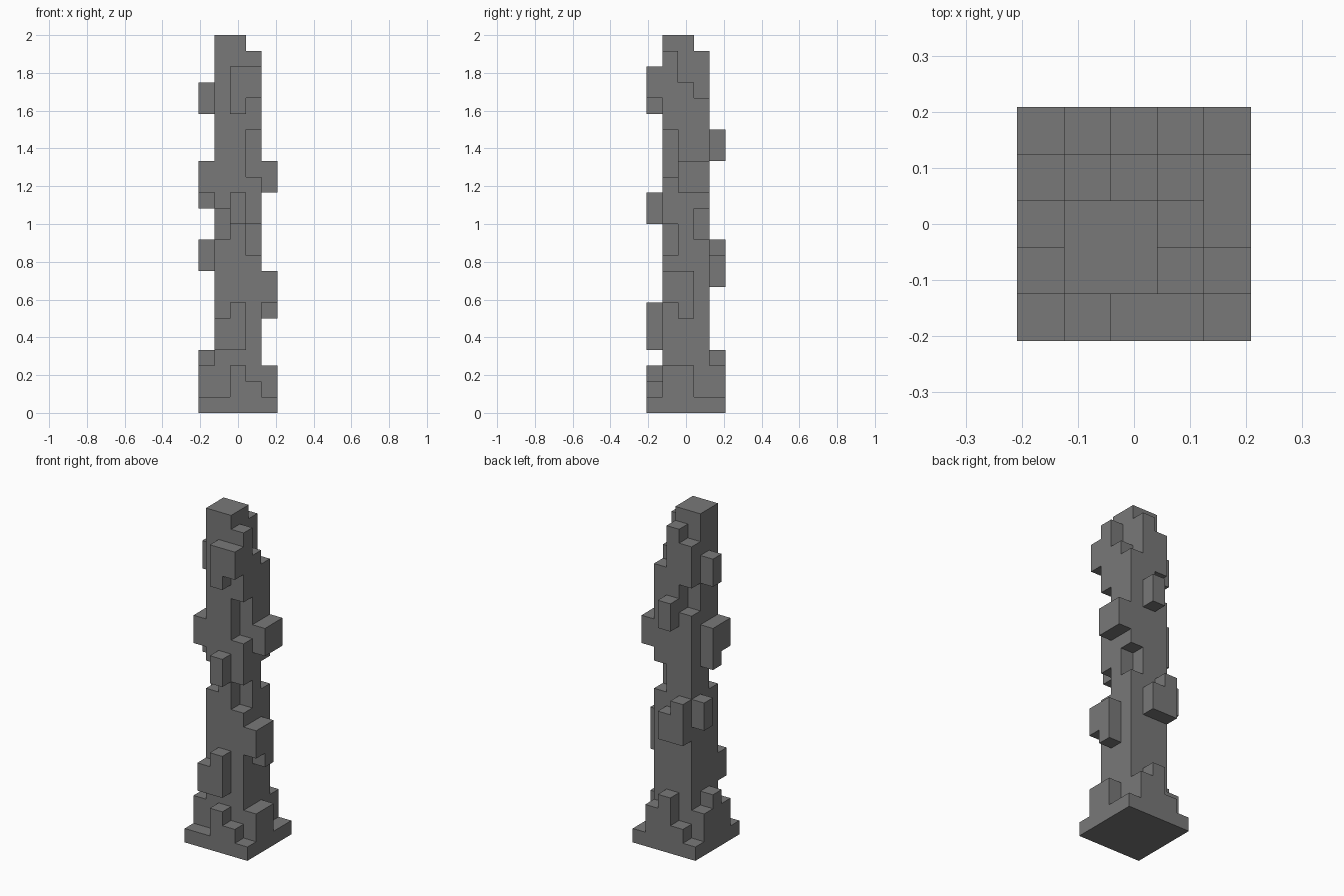
import bpy
import bmesh
from mathutils import Vector

cube = bpy.data.objects.get("Cube")
if cube:
    bpy.data.objects.remove(cube, do_unlink=True)

UNIT = 2 / 24          # size of one block
cells = set()


def block(x, y, bottom, top):
    """Range of cells in one column, bottom up to top."""
    return {(x, y, z) for z in range(bottom, top)}


# Square plinth
for x in range(5):
    for y in range(5):
        cells |= block(x, y, 0, 1)

# Main shaft with a stepped, broken top
shaft_tops = [[24, 24, 22], [24, 24, 23], [23, 21, 20]]
for x, row in enumerate(shaft_tops, 1):
    for y, top in enumerate(row, 1):
        cells |= block(x, y, 0, top)

# Buttresses around the foot, then blocks that jut out of the shaft
foot = [
    (2, 0, 3), (3, 0, 2),               # front
    (4, 1, 3), (4, 2, 3),               # +x side
    (3, 4, 3), (2, 4, 4), (1, 4, 2),    # back
    (0, 1, 3), (0, 2, 4), (0, 3, 3),    # -x side
]
for x, y, top in foot:
    cells |= block(x, y, 0, top)

juts = [
    (1, 0, 4, 6), (2, 0, 4, 7), (2, 0, 12, 14),
    (2, 0, 19, 22), (3, 0, 20, 22),                     # front
    (4, 1, 7, 9), (4, 2, 6, 9),
    (4, 2, 14, 16), (4, 3, 14, 16),                     # +x side
    (2, 4, 8, 10), (1, 4, 8, 11), (2, 4, 16, 18),       # back
    (0, 3, 9, 11), (0, 2, 13, 16), (0, 1, 14, 16),
    (0, 2, 19, 21),                                     # -x side
]
for jut in juts:
    cells |= block(*jut)

# Notches knocked out of the shaft corners
for notch in [(1, 1, 11, 13), (3, 1, 10, 12), (3, 1, 15, 18),
              (3, 3, 11, 13), (1, 3, 17, 19)]:
    cells -= block(*notch)

# Outer skin of the stacked blocks
bm = bmesh.new()
verts = {}


def corner(p):
    key = tuple(round(c) for c in p)
    if key not in verts:
        x, y, z = key
        verts[key] = bm.verts.new(((x - 2.5) * UNIT, (y - 2.5) * UNIT, z * UNIT))
    return verts[key]


axes = [Vector((1, 0, 0)), Vector((0, 1, 0)), Vector((0, 0, 1))]
for cell in sorted(cells):
    base = Vector(cell)
    for i in range(3):
        n, u, v = axes[i], axes[(i + 1) % 3], axes[(i + 2) % 3]
        for side in (1, -1):
            if tuple(int(c) for c in base + n * side) in cells:
                continue
            o = base + n if side == 1 else base
            ring = [o, o + u, o + u + v, o + v]
            bm.faces.new([corner(p) for p in ring[::side]])

mesh = bpy.data.meshes.new("stone_pillar")
bm.to_mesh(mesh)
bm.free()

# Plain grey stone
stone = bpy.data.materials.new("grey_stone")
stone.use_nodes = True
grey = (0.19, 0.19, 0.19, 1)
stone.diffuse_color = grey
stone.node_tree.nodes["Principled BSDF"].inputs["Base Color"].default_value = grey
mesh.materials.append(stone)

pillar = bpy.data.objects.new("stone_pillar", mesh)
bpy.context.collection.objects.link(pillar)
